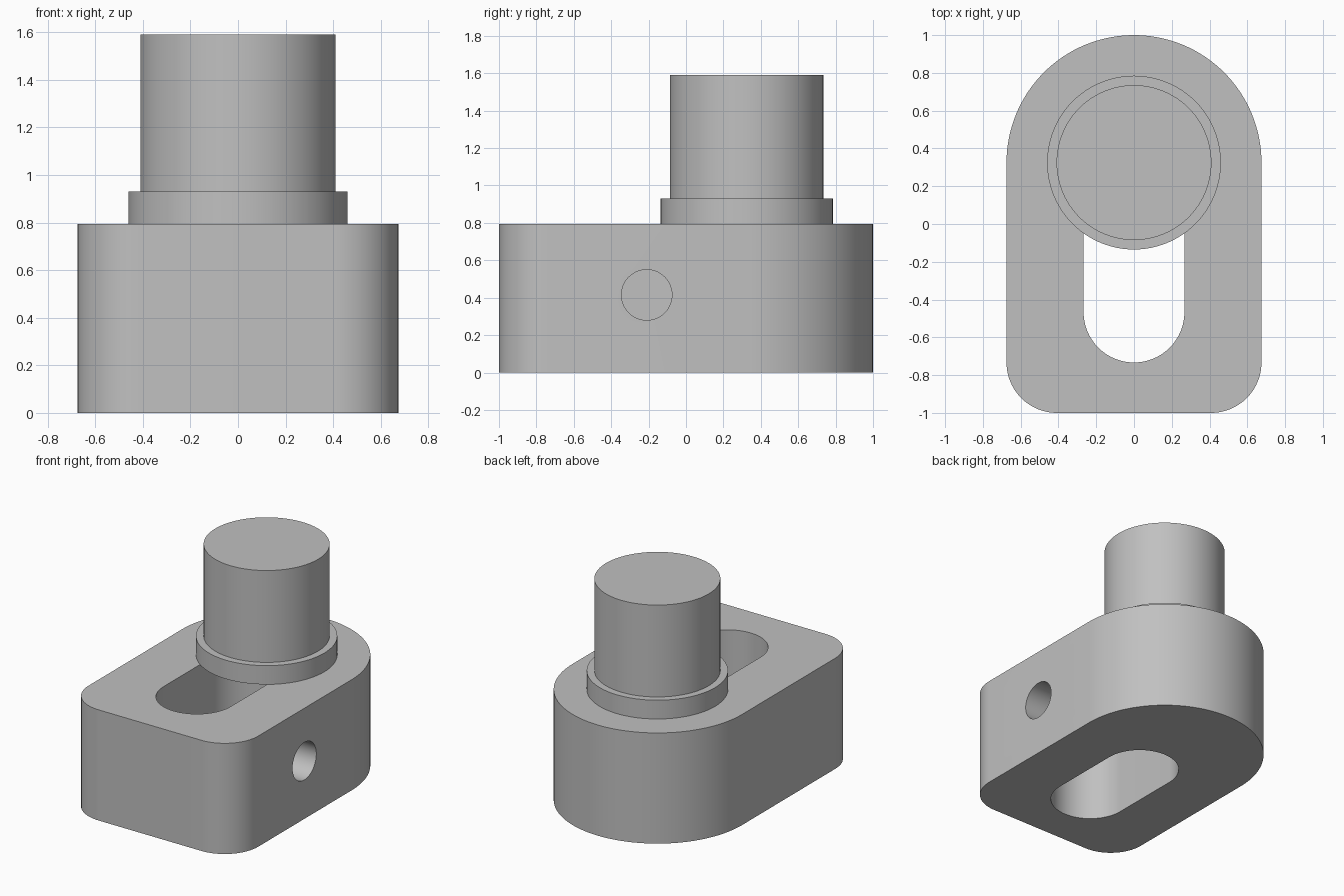
import bpy, bmesh
from math import pi, cos, sin, radians
from mathutils import Matrix

if "Cube" in bpy.data.objects:
    bpy.data.objects.remove(bpy.data.objects["Cube"])

HALF_W, BLOCK_H = 0.675, 0.795
PIN_Y = 1 - HALF_W
SLOT_R = 0.267

steel = bpy.data.materials.new("plain_grey")
steel.use_nodes = True
GREY = (0.53, 0.53, 0.53, 1)
steel.diffuse_color = GREY
steel.node_tree.nodes["Principled BSDF"].inputs["Base Color"].default_value = GREY


def arc(cx, cy, r, start, end, n):
    """Points along an arc, angles in degrees."""
    angles = [radians(start + (end - start) * i / n) for i in range(n + 1)]
    return [(cx + r * cos(a), cy + r * sin(a)) for a in angles]


def prism(name, outline, z0, z1):
    """Closed outline extruded from z0 to z1."""
    bm = bmesh.new()
    face = bm.faces.new([bm.verts.new((x, y, z0)) for x, y in outline])
    top = bmesh.ops.extrude_face_region(bm, geom=[face])["geom"]
    verts = [v for v in top if isinstance(v, bmesh.types.BMVert)]
    bmesh.ops.translate(bm, verts=verts, vec=(0, 0, z1 - z0))
    bmesh.ops.recalc_face_normals(bm, faces=bm.faces)
    return finish(name, bm)


def finish(name, bm):
    mesh = bpy.data.meshes.new(name)
    bm.to_mesh(mesh)
    bm.free()
    mesh.materials.append(steel)
    obj = bpy.data.objects.new(name, mesh)
    bpy.context.collection.objects.link(obj)
    return obj


def activate(obj):
    bpy.ops.object.select_all(action='DESELECT')
    obj.select_set(True)
    bpy.context.view_layer.objects.active = obj


def cut(obj, cutter):
    mod = obj.modifiers.new("cut", 'BOOLEAN')
    mod.operation, mod.solver, mod.object = 'DIFFERENCE', 'EXACT', cutter
    activate(obj)
    bpy.ops.object.modifier_apply(modifier=mod.name)
    bpy.data.objects.remove(cutter)


# Block: round back, rounded front corners
corner_x, corner_y = HALF_W - SLOT_R, SLOT_R - 1
outline = (arc(0, PIN_Y, HALF_W, 0, 180, 64)
           + arc(-corner_x, corner_y, SLOT_R, 180, 270, 20)
           + arc(corner_x, corner_y, SLOT_R, 270, 360, 20))
block = prism("block", outline, 0, BLOCK_H)

# Vertical slot through the block, running under the collar
slot = (arc(0, PIN_Y - SLOT_R, SLOT_R, 0, 180, 40)
        + arc(0, -1 + 2 * SLOT_R, SLOT_R, 180, 360, 40))
cut(block, prism("slot_cutter", slot, -0.1, BLOCK_H + 0.1))

# Cross hole from the left side into the slot
hole = prism("hole_cutter", arc(0, 0, 0.135, 0, 360, 48)[:-1], 0.1, 0.9)
hole.data.transform(Matrix.Translation((0, -0.21, 0.415)) @ Matrix.Rotation(pi / 2, 4, 'Y'))
cut(block, hole)

# Collar and pin standing over the back arc
collar = prism("collar", arc(0, PIN_Y, 0.46, 0, 360, 96)[:-1], BLOCK_H, 0.93)
pin = prism("pin", arc(0, PIN_Y, 0.41, 0, 360, 96)[:-1], 0.93, 1.59)

for part in (block, collar, pin):
    activate(part)
    bpy.ops.object.shade_smooth_by_angle(angle=radians(30))
